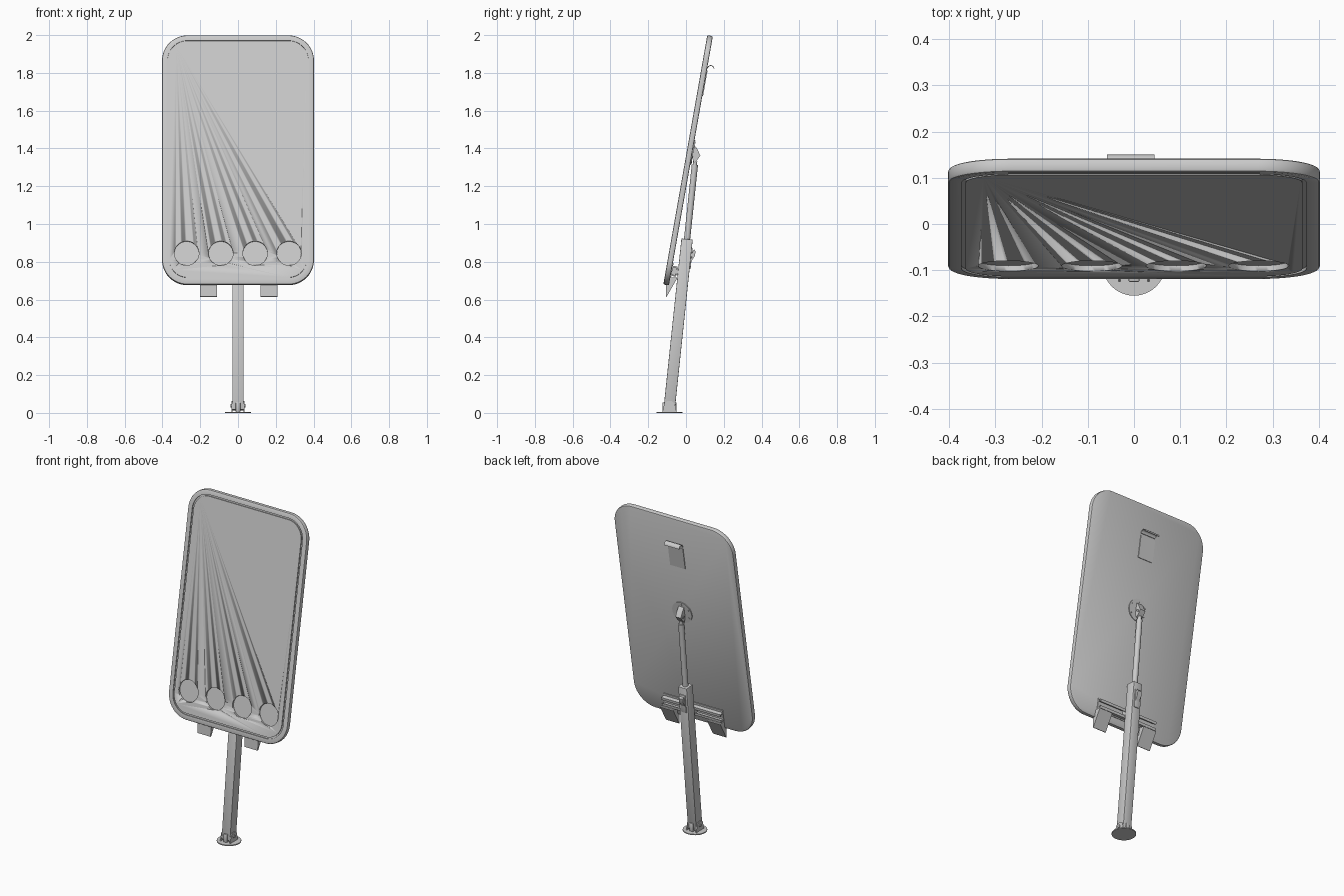
import bpy, bmesh, math
from mathutils import Matrix, Vector

if "Cube" in bpy.data.objects:
    bpy.data.objects.remove(bpy.data.objects["Cube"])

grey = bpy.data.materials.new("light_grey")
grey.diffuse_color = (0.6, 0.6, 0.6, 1)
grey.use_nodes = True
grey.node_tree.nodes["Principled BSDF"].inputs["Base Color"].default_value = grey.diffuse_color

# Local frames: x across, y backwards, z up along the leaning part
BOARD = Matrix.Translation((0, -0.12, 0.68)) @ Matrix.Rotation(math.radians(-10), 4, 'X')
POST = Matrix.Translation((0, -0.09, 0.01)) @ Matrix.Rotation(math.radians(-6), 4, 'X')
WORLD = Matrix()


def finish(name, bm, frame, smooth=True):
    bmesh.ops.recalc_face_normals(bm, faces=bm.faces)
    me = bpy.data.meshes.new(name)
    bm.to_mesh(me)
    bm.free()
    ob = bpy.data.objects.new(name, me)
    bpy.context.collection.objects.link(ob)
    ob.matrix_world = frame
    me.materials.append(grey)
    if smooth:
        bpy.ops.object.select_all(action='DESELECT')
        ob.select_set(True)
        bpy.context.view_layer.objects.active = ob
        bpy.ops.object.shade_smooth_by_angle(angle=math.radians(35))
    return ob


def box(name, lo, hi, frame=WORLD, bevel=0.0):
    bm = bmesh.new()
    lo, hi = Vector(lo), Vector(hi)
    bmesh.ops.create_cube(bm, size=1, matrix=Matrix.Translation((lo + hi) / 2)
                          @ Matrix.Diagonal((*(hi - lo), 1)))
    if bevel:
        bmesh.ops.bevel(bm, geom=bm.edges[:], offset=bevel, segments=2, affect='EDGES', profile=0.5)
    return finish(name, bm, frame, bevel > 0)


def cylinder(name, centre, radius, depth, axis='Z', frame=WORLD, sides=48):
    rot = {'X': Matrix.Rotation(math.pi / 2, 4, 'Y'),
           'Y': Matrix.Rotation(math.pi / 2, 4, 'X'), 'Z': Matrix()}[axis]
    bm = bmesh.new()
    bmesh.ops.create_cone(bm, cap_ends=True, segments=sides, radius1=radius, radius2=radius,
                          depth=depth, matrix=Matrix.Translation(centre) @ rot)
    return finish(name, bm, frame)


def prism(name, profile, x0, x1, frame=WORLD):
    """Extrude a (y, z) outline across x."""
    bm = bmesh.new()
    a = [bm.verts.new((x0, y, z)) for y, z in profile]
    b = [bm.verts.new((x1, y, z)) for y, z in profile]
    bm.faces.new(a)
    bm.faces.new(b[::-1])
    n = len(a)
    for i in range(n):
        bm.faces.new((a[i], b[i], b[(i + 1) % n], a[(i + 1) % n]))
    return finish(name, bm, frame)


# Board: concentric rounded rectangles, given as (inset, depth)
W, H, R, T = 0.402, 1.34, 0.135, 0.03


def rounded_ring(bm, inset, y):
    r = R - inset
    corners = [(W - R, H - R), (R - W, H - R), (R - W, R), (W - R, R)]
    return [bm.verts.new((cx + r * math.cos(t), y, cz + r * math.sin(t)))
            for q, (cx, cz) in enumerate(corners)
            for t in [(q + k / 12) * math.pi / 2 for k in range(13)]]


bm = bmesh.new()
steps = [(0.029, 0), (0.006, 0), (0.002, 0.002), (0, 0.006), (0, T - 0.006), (0.002, T - 0.002), (0.006, T)]
steps = [(0.038, 0), (0.038, 0.007), (0.029, 0.007)] + steps  # groove round the front panel
rings = [rounded_ring(bm, *s) for s in steps]
bm.faces.new(rings[0])
bm.faces.new(rings[-1])
for a, b in zip(rings, rings[1:]):
    for i in range(len(a)):
        j = (i + 1) % len(a)
        bm.faces.new((a[i], b[i], b[j], a[j]))
board = finish("board", bm, BOARD)

# Four round recesses along the bottom of the board
for x in (-0.272, -0.091, 0.091, 0.270):
    cutter = cylinder("recess_cutter", (x, 0, 0.168), 0.065, 0.024, 'Y', BOARD)
    mod = board.modifiers.new("recess", 'BOOLEAN')
    mod.operation, mod.solver, mod.object = 'DIFFERENCE', 'EXACT', cutter
    bpy.context.view_layer.objects.active = board
    bpy.ops.object.modifier_apply(modifier=mod.name)
    bpy.data.objects.remove(cutter)

# Foot disc and the clevis holding the post
cylinder("foot_disc", (0, -0.087, 0.003), 0.068, 0.006)
for s in (-1, 1):
    prism("foot_lug", [(-0.125, 0.005), (-0.05, 0.005), (-0.06, 0.05), (-0.075, 0.062),
                       (-0.1, 0.062), (-0.115, 0.05)], s * 0.029, s * 0.034)
cylinder("foot_pin", (0, -0.088, 0.038), 0.009, 0.078, 'X', sides=24)
box("foot_block", (-0.012, -0.125, 0.005), (0.012, -0.05, 0.055), bevel=0.003)

# Telescopic post
box("lower_post", (-0.029, -0.03, 0.005), (0.029, 0.03, 0.915), POST, 0.003)
cylinder("upper_rod", (0, 0, 1.1), 0.0165, 0.42, 'Z', POST, 32)
cylinder("rod_collar", (0, 0, 1.305), 0.011, 0.05, 'Z', POST, 24)

# Clamp lever on the back of the post
box("clamp_plate", (-0.018, 0.028, 0.76), (0.018, 0.035, 0.87), POST, 0.002)
prism("clamp_lever", [(0.034, 0.80), (0.05, 0.83), (0.052, 0.855), (0.044, 0.865), (0.034, 0.85)],
      -0.014, 0.014, POST)

# Round mounting plate with screws and pivot block behind the board
cylinder("mount_plate", (0, T + 0.002, 0.715), 0.066, 0.006, 'Y', BOARD)
for k in range(6):
    t = (k + 0.5) * math.pi / 3
    cylinder("mount_screw", (0.052 * math.cos(t), T + 0.005, 0.715 + 0.052 * math.sin(t)),
             0.005, 0.004, 'Y', BOARD, 12)
prism("pivot_block", [(0.038, 1.425), (0.03, 1.355), (0.042, 1.325), (0.056, 1.335),
                      (0.076, 1.362), (0.058, 1.40)], -0.018, 0.018)
cylinder("pivot_pin", (0, 0.055, 1.362), 0.007, 0.046, 'X', sides=20)

# Rails across the lower back and the arm reaching to the post
box("rail_back_plate", (-0.2, T - 0.002, 0.045), (0.2, T + 0.004, 0.12), BOARD)
box("upper_rail", (-0.2, T, 0.098), (0.2, T + 0.028, 0.106), BOARD)
box("lower_rail", (-0.2, T, 0.052), (0.2, T + 0.028, 0.06), BOARD)
box("upper_rail_lip", (-0.2, T + 0.023, 0.09), (0.2, T + 0.028, 0.106), BOARD)
box("lower_rail_lip", (-0.2, T + 0.023, 0.052), (0.2, T + 0.028, 0.068), BOARD)
box("post_arm", (-0.024, T, 0.06), (0.024, T + 0.045, 0.098), BOARD)

# Two angled clips hanging below the board
for x0 in (-0.2, 0.118):
    x1 = x0 + 0.09
    prism("clip_back", [(-0.107, 0.615), (-0.103, 0.614), (-0.046, 0.714), (-0.05, 0.717)], x0, x1)
    prism("clip_front", [(-0.107, 0.615), (-0.103, 0.615), (-0.1, 0.69), (-0.104, 0.69)], x0, x1)
    prism("clip_top", [(-0.09, 0.712), (-0.05, 0.712), (-0.05, 0.717), (-0.09, 0.717)], x0, x1)
    for x in (x0, x1 - 0.004):
        prism("clip_side", [(-0.106, 0.617), (-0.05, 0.714), (-0.085, 0.714), (-0.103, 0.675)], x, x + 0.004)

# Hanging hook: thin plate with a curled lip
box("hook_plate", (-0.058, T - 0.001, 1.02), (0.044, T + 0.004, 1.155), BOARD)
arc = [(0.131 + 0.019 * math.cos(t), 1.822 + 0.019 * math.sin(t))
       for t in [math.radians(180 - 18 * k) for k in range(11)]]
inner = [(0.131 + 0.015 * math.cos(t), 1.822 + 0.015 * math.sin(t))
         for t in [math.radians(18 * k) for k in range(11)]]
prism("hook_lip", arc + inner, -0.058, 0.044)
